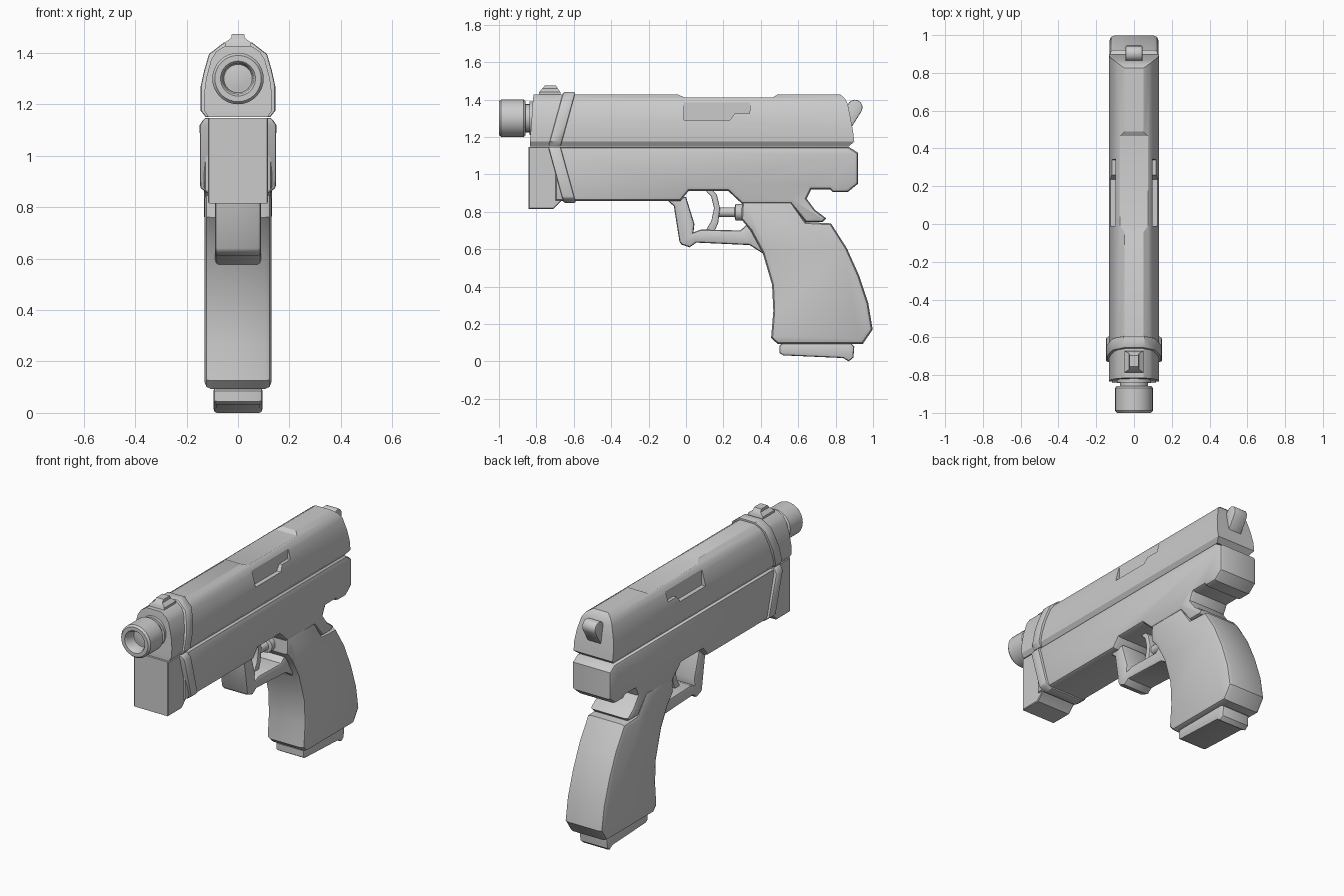
import bpy, bmesh, math
from mathutils import Matrix

if "Cube" in bpy.data.objects:
    bpy.data.objects.remove(bpy.data.objects["Cube"])

GREY = (0.6, 0.6, 0.6, 1)
mat = bpy.data.materials.new("plain grey")
mat.use_nodes = True
mat.diffuse_color = GREY
mat.node_tree.nodes["Principled BSDF"].inputs["Base Color"].default_value = GREY


def finish(name, bm, angle=35):
    """Turn a bmesh into a smooth shaded object."""
    bmesh.ops.recalc_face_normals(bm, faces=bm.faces)
    me = bpy.data.meshes.new(name)
    bm.to_mesh(me)
    bm.free()
    me.materials.append(mat)
    ob = bpy.data.objects.new(name, me)
    bpy.context.collection.objects.link(ob)
    bpy.ops.object.select_all(action='DESELECT')
    ob.select_set(True)
    bpy.context.view_layer.objects.active = ob
    bpy.ops.object.shade_smooth_by_angle(angle=math.radians(angle))
    return ob


def prism(name, profile, x0, x1, bevel=0.0, segments=2):
    """Side profile (y, z) spanning x0..x1, with its two rims rounded."""
    bm = bmesh.new()
    a = [bm.verts.new((x0, y, z)) for y, z in profile]
    b = [bm.verts.new((x1, y, z)) for y, z in profile]
    caps = [bm.faces.new(a), bm.faces.new(b[::-1])]
    n = len(a)
    for i in range(n):
        j = (i + 1) % n
        bm.faces.new((a[i], b[i], b[j], a[j]))
    bmesh.ops.recalc_face_normals(bm, faces=bm.faces)
    if bevel:
        rims = [e for f in caps for e in f.edges]
        bmesh.ops.bevel(bm, geom=rims, offset=bevel, segments=segments, profile=0.5,
                        affect='EDGES', clamp_overlap=False)
    return finish(name, bm)


def loft(name, levels, bevel=0.0):
    """Symmetric solid from levels (half width, z, front y, back y)."""
    bm = bmesh.new()
    rows = [[bm.verts.new(p) for p in ((-x, f, z), (x, f, z), (x, b, z), (-x, b, z))]
            for x, z, f, b in levels]
    for lo, hi in zip(rows, rows[1:]):
        for i in range(4):
            j = (i + 1) % 4
            bm.faces.new((lo[i], lo[j], hi[j], hi[i]))
    bm.faces.new(rows[0][::-1])
    bm.faces.new(rows[-1])
    if bevel:
        bmesh.ops.recalc_face_normals(bm, faces=bm.faces)
        sharp = [e for e in bm.edges if e.calc_face_angle(0) > 0.9]
        bmesh.ops.bevel(bm, geom=sharp, offset=bevel, segments=2, profile=0.5,
                        affect='EDGES', clamp_overlap=True)
    return finish(name, bm)


def lathe(name, profile, z, steps=24):
    """Profile (radius, y) spun around a line along y at height z."""
    bm = bmesh.new()
    vs = [bm.verts.new((r, y, z)) for r, y in profile]
    es = [bm.edges.new(p) for p in zip(vs, vs[1:])]
    bmesh.ops.spin(bm, geom=vs + es, cent=(0, 0, z), axis=(0, 1, 0),
                   angle=2 * math.pi, steps=steps)
    bmesh.ops.remove_doubles(bm, verts=bm.verts, dist=0.0005)
    return finish(name, bm)


def cut(target, cutter):
    mod = target.modifiers.new("cut", 'BOOLEAN')
    mod.operation, mod.solver, mod.object = 'DIFFERENCE', 'EXACT', cutter
    bpy.context.view_layer.objects.active = target
    bpy.ops.object.modifier_apply(modifier=mod.name)
    bpy.data.objects.remove(cutter)


# Slide: tapered section with a slanted rear
slide = loft("slide", [
    (0.115, 1.15, -0.835, 0.87), (0.132, 1.175, -0.835, 0.90), (0.133, 1.23, -0.83, 0.893),
    (0.124, 1.30, -0.825, 0.88), (0.104, 1.375, -0.82, 0.865), (0.085, 1.405, -0.818, 0.85),
    (0.05, 1.427, -0.815, 0.825)])

# Stepped port on both sides and the lowered top of the chamber
port = [(-0.01, 1.5), (-0.01, 1.29), (0.235, 1.29), (0.26, 1.325), (0.34, 1.325), (0.35, 1.5)]
cut(slide, prism("port_cutter_left", port, 0.098, 0.3))
cut(slide, prism("port_cutter_right", port, -0.3, -0.098))
cut(slide, prism("top_cutter", [(-0.05, 1.43), (-0.01, 1.412), (0.465, 1.412),
                                (0.495, 1.43), (0.495, 1.5), (-0.05, 1.5)], -0.2, 0.2))
bpy.context.view_layer.objects.active = slide
slide.select_set(True)
bpy.ops.object.shade_smooth_by_angle(angle=math.radians(30))

# Slanted bands around the slide and the frame
def band_y(z, z0, z1, y0, y1):
    y = y0 + (y1 - y0) * (z - z0) / (z1 - z0)
    return y - 0.033, y + 0.033

loft("slide_band", [(x, z, *band_y(z, 1.15, 1.435, -0.703, -0.625)) for x, z in (
    (0.125, 1.15), (0.145, 1.175), (0.145, 1.27), (0.132, 1.33), (0.113, 1.395), (0.055, 1.44))],
    bevel=0.008)
loft("frame_band", [(x, z, *band_y(z, 0.85, 1.145, -0.622, -0.703)) for x, z in (
    (0.11, 0.848), (0.147, 0.875), (0.149, 1.12), (0.13, 1.147))], bevel=0.008)

# Frame with trigger recess and rear tang
prism("frame", [
    (-0.70, 1.147), (0.87, 1.147), (0.92, 1.115), (0.92, 0.95), (0.865, 0.905), (0.785, 0.905),
    (0.77, 0.92), (0.67, 0.92), (0.645, 0.87), (0.69, 0.81), (0.75, 0.765), (0.73, 0.745),
    (0.64, 0.745), (0.56, 0.842), (0.30, 0.842), (0.225, 0.912), (0.015, 0.912), (-0.03, 0.858),
    (-0.70, 0.858)], -0.132, 0.132, 0.022)
prism("frame_nose", [(-0.842, 1.147), (-0.66, 1.147), (-0.62, 0.88), (-0.67, 0.855),
                     (-0.71, 0.815), (-0.842, 0.815)], -0.117, 0.117, 0.004, 1)

# Grip and magazine base
prism("grip", [
    (0.30, 0.86), (0.56, 0.86), (0.64, 0.745), (0.775, 0.738), (0.86, 0.605), (0.925, 0.46),
    (0.975, 0.31), (0.998, 0.17), (0.945, 0.093), (0.49, 0.093), (0.455, 0.125), (0.467, 0.27),
    (0.46, 0.41), (0.41, 0.58), (0.345, 0.70), (0.295, 0.76)], -0.13, 0.13, 0.026)
prism("magazine_base", [(0.52, 0.1), (0.88, 0.1), (0.90, 0.08), (0.895, 0.02), (0.87, 0.0),
                        (0.84, 0.018), (0.52, 0.032), (0.50, 0.045), (0.50, 0.085)],
      -0.095, 0.095, 0.012)

# Trigger guard, trigger and trigger rod
prism("trigger_guard", [
    (-0.11, 0.87), (-0.065, 0.83), (-0.035, 0.64), (-0.025, 0.625), (0.02, 0.61), (0.055, 0.635),
    (0.34, 0.622), (0.43, 0.565), (0.43, 0.74), (0.33, 0.735), (0.29, 0.70), (0.08, 0.705),
    (0.04, 0.69), (0.045, 0.735), (0.0, 0.88)], -0.09, 0.09, 0.014)
prism("trigger", [(0.13, 0.93), (0.165, 0.89), (0.182, 0.82), (0.172, 0.74), (0.15, 0.69),
                  (0.10, 0.69), (0.135, 0.75), (0.15, 0.82), (0.135, 0.88), (0.09, 0.93)],
      -0.035, 0.035, 0.006)
lathe("trigger_rod", [(0, 0.17), (0.026, 0.17), (0.026, 0.26), (0.045, 0.265),
                      (0.045, 0.32), (0, 0.32)], 0.797, 16)

# Barrel with hollow muzzle and neck
lathe("barrel", [
    (0, -0.945), (0.045, -0.93), (0.055, -0.93), (0.06, -0.99), (0.068, -1.0), (0.09, -1.0),
    (0.1, -0.988), (0.1, -0.868), (0.092, -0.858), (0.075, -0.858), (0.075, -0.838),
    (0.09, -0.838), (0.09, -0.80), (0, -0.80)], 1.3, 32)

# Front sight and hammer
loft("front_sight", [(0.05, 1.41, -0.79, -0.67), (0.05, 1.44, -0.785, -0.672),
                     (0.026, 1.458, -0.77, -0.685), (0.024, 1.474, -0.755, -0.695)])
head = [(0.903 + 0.041 * math.cos(a), 1.358 + 0.041 * math.sin(a))
        for a in (math.radians(-30 + 24 * i) for i in range(11))]
prism("hammer", head + [(0.85, 1.33), (0.86, 1.24), (0.89, 1.26)], -0.045, 0.045, 0.006)
